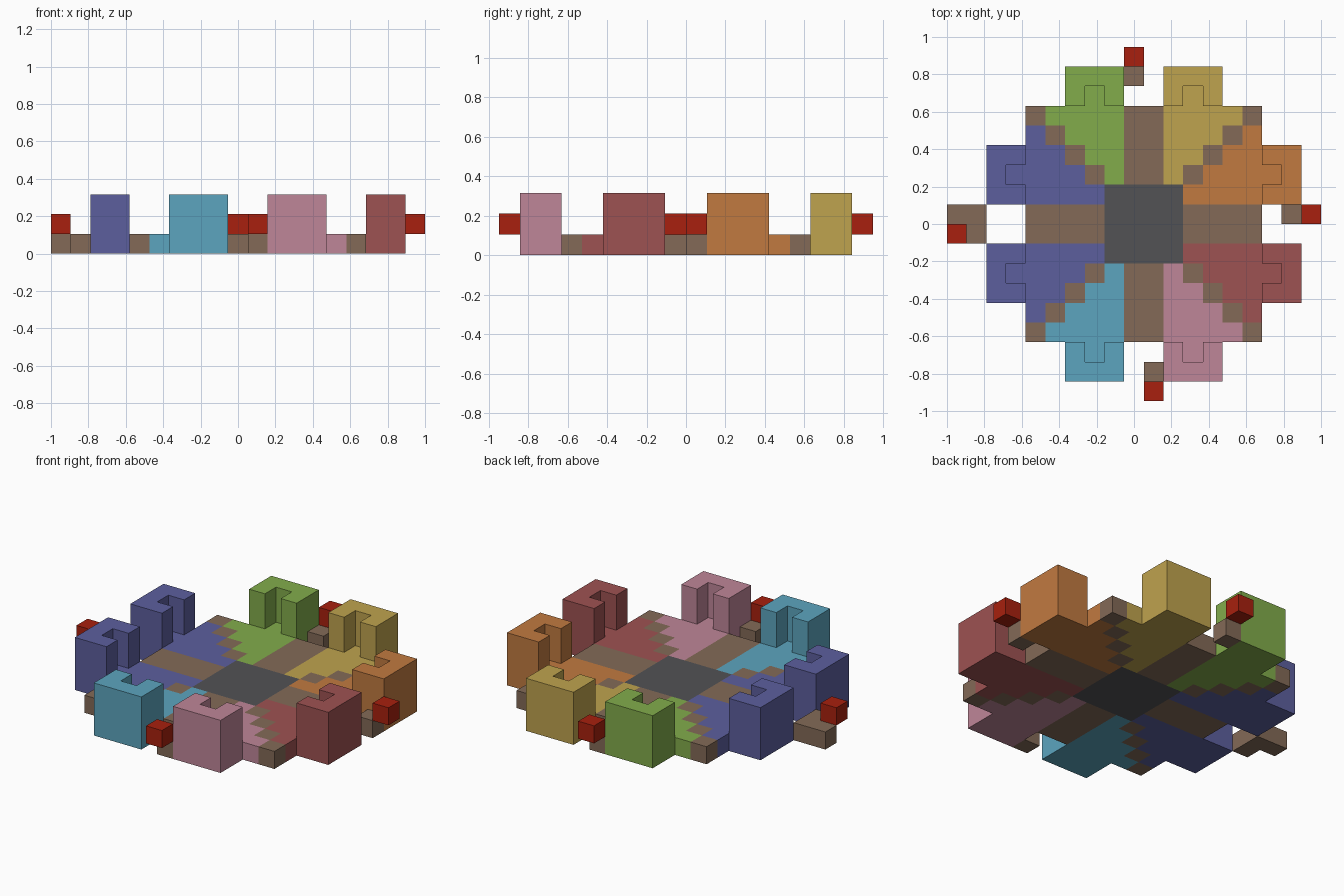
import bpy
import bmesh

UNIT = 2 / 19  # edge of one building block
cube = bpy.data.objects.get("Cube")
if cube:
    bpy.data.objects.remove(cube, do_unlink=True)


def material(name, hex_code):
    srgb = [int(hex_code[i:i + 2], 16) / 255 for i in (0, 2, 4)]
    colour = [c / 12.92 if c <= 0.04045 else ((c + 0.055) / 1.055) ** 2.4 for c in srgb] + [1]
    mat = bpy.data.materials.new(name)
    mat.use_nodes = True
    mat.diffuse_color = colour
    mat.node_tree.nodes["Principled BSDF"].inputs["Base Color"].default_value = colour
    return mat


green = material("green", "82AC4B")
yellow = material("yellow", "BFA34E")
orange = material("orange", "C17A40")
maroon = material("maroon", "9E5252")
pink = material("pink", "BF8698")
cyan = material("cyan", "5CA5BF")
purple = material("purple", "5C5F9E")
grey = material("grey", "525255")
brown = material("brown", "836A57")
red = material("red", "A8200E")


def prisms(name, outlines, bottom, top, mat):
    """Extrude block-grid outlines from one level to another as a single object."""
    bm = bmesh.new()
    for outline in outlines:
        verts = [bm.verts.new(((u + 0.5) * UNIT, v * UNIT, bottom * UNIT)) for u, v in outline]
        face = bm.faces.new(verts)
        extruded = bmesh.ops.extrude_face_region(bm, geom=[face], use_keep_orig=True)
        raised = [g for g in extruded["geom"] if isinstance(g, bmesh.types.BMVert)]
        bmesh.ops.translate(bm, verts=raised, vec=(0, 0, (top - bottom) * UNIT))
    bmesh.ops.recalc_face_normals(bm, faces=bm.faces)
    mesh = bpy.data.meshes.new(name)
    bm.to_mesh(mesh)
    bm.free()
    mesh.materials.append(mat)
    obj = bpy.data.objects.new(name, mesh)
    bpy.context.collection.objects.link(obj)
    return obj


def rect(u, v, width=1, depth=1):
    return [(u, v), (u + width, v), (u + width, v + depth), (u, v + depth)]


# Central hub and the four straight paths
prisms("hub", [rect(-2, -2, 4, 4)], 0, 1, grey)
for name, outline in (("left", rect(-6, -1, 4, 2)), ("right", rect(2, -1, 4, 2)),
                      ("front", rect(-1, -6, 2, 4)), ("back", rect(-1, 2, 2, 4))):
    prisms(name + "_path", [outline], 0, 1, brown)

# Stepped floor wedge with a tongue that fills the tower recess
stairs = [p for k in (5, 4, 3, 2) for p in ((k, k + 1), (k, k))]
wedge = [(1, 2), (1, 6), (2, 6), (2, 7), (3, 7), (3, 6)] + stairs
# U-shaped tower open towards the hub
tower = [(1, 6), (1, 8), (4, 8), (4, 6), (3, 6), (3, 7), (2, 7), (2, 6)]

# Mirror the two wedges, towers and diagonal path into every quadrant
quadrants = (
    ("back_left", 1, 1, yellow, orange),
    ("back_right", -1, 1, green, purple),
    ("front_right", -1, -1, cyan, purple),
    ("front_left", 1, -1, pink, maroon),
)
for name, sx, sy, end_mat, side_mat in quadrants:
    def mirrored(outline, swap=False):
        return [(sx * (v if swap else u), sy * (u if swap else v)) for u, v in outline]

    for part, swap, mat in (("end", False, end_mat), ("side", True, side_mat)):
        prisms(f"{name}_{part}_floor", [mirrored(wedge, swap)], 0, 1, mat)
        prisms(f"{name}_{part}_tower", [mirrored(tower, swap)], 0, 3, mat)
    prisms(f"{name}_diagonal_path", [mirrored(rect(k, k)) for k in range(2, 6)], 0, 1, brown)

# Detached steps, each with a raised red block at its outer edge
outposts = (
    ("back", [rect(-1, 7)], rect(-1, 8)),
    ("front", [rect(0, -8)], rect(0, -9)),
    ("left", [rect(7, 0)], rect(8, 0)),
    ("right", [[(-10, 0), (-9, 0), (-9, -1), (-8, -1), (-8, 1), (-10, 1)]], rect(-10, -1)),
)
for name, step, block in outposts:
    prisms(name + "_step", step, 0, 1, brown)
    prisms(name + "_red_block", [block], 1, 2, red)
